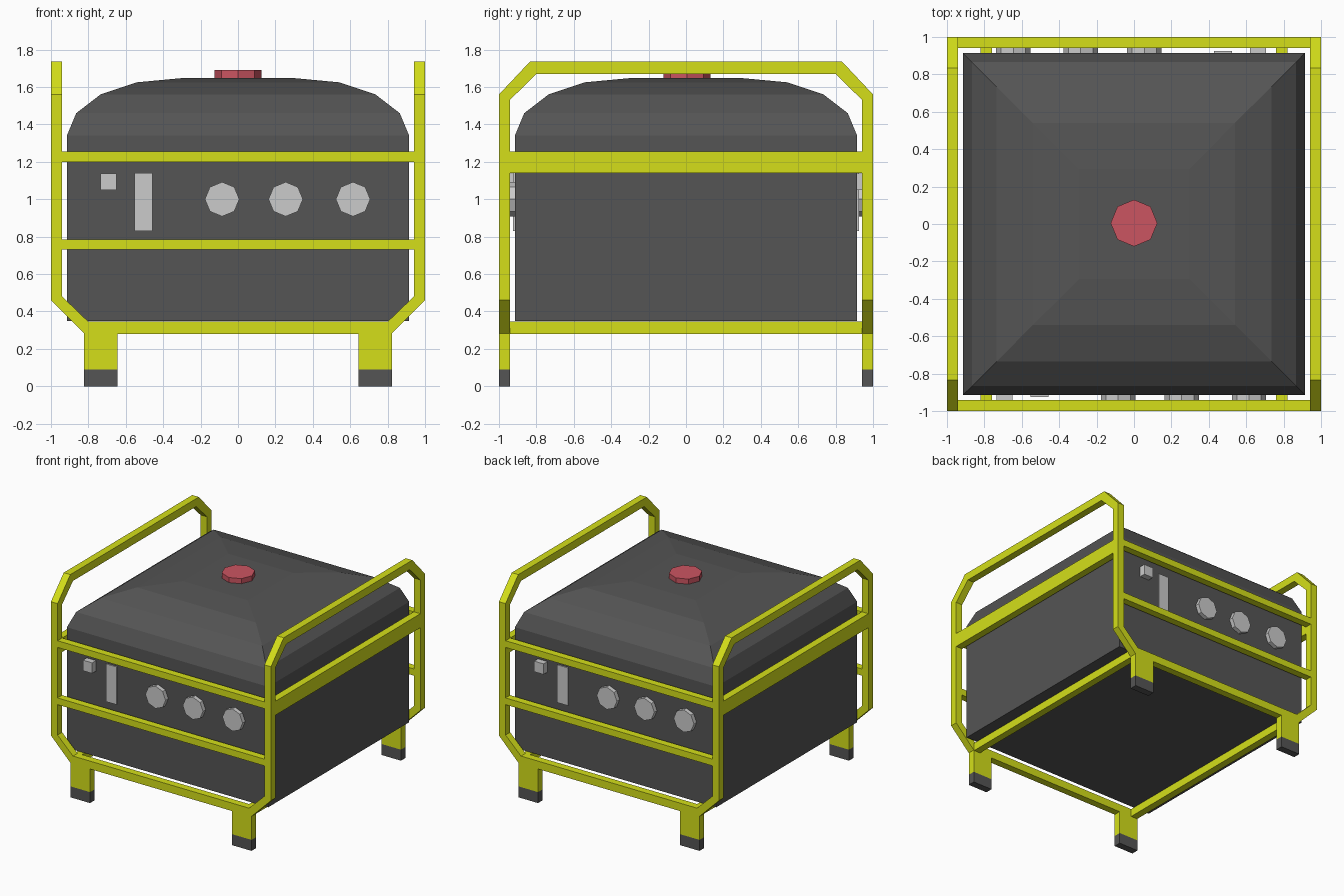
import bpy, bmesh
from math import pi
from mathutils import Matrix

if "Cube" in bpy.data.objects:
    bpy.data.objects.remove(bpy.data.objects["Cube"])


def material(name, rgb):
    m = bpy.data.materials.new(name)
    m.diffuse_color = (*rgb, 1)
    m.use_nodes = True
    m.node_tree.nodes["Principled BSDF"].inputs["Base Color"].default_value = m.diffuse_color
    return m


YELLOW = material("yellow_paint", (0.66, 0.74, 0.01))
DARK = material("dark_grey", (0.09, 0.09, 0.09))
RED = material("red_plastic", (0.6, 0.09, 0.12))


def finish(name, bm, mat=None):
    bmesh.ops.recalc_face_normals(bm, faces=bm.faces)
    me = bpy.data.meshes.new(name)
    bm.to_mesh(me)
    bm.free()
    ob = bpy.data.objects.new(name, me)
    bpy.context.collection.objects.link(ob)
    if mat:
        me.materials.append(mat)
    return ob


def box(name, x, y, z, mat=None):
    bm = bmesh.new()
    size = Matrix.Diagonal((x[1] - x[0], y[1] - y[0], z[1] - z[0], 1))
    mid = Matrix.Translation([(a + b) / 2 for a, b in (x, y, z)])
    bmesh.ops.create_cube(bm, size=1, matrix=mid @ size)
    return finish(name, bm, mat)


def disc(name, radius, depth, matrix, mat=None):
    bm = bmesh.new()
    bmesh.ops.create_cone(bm, cap_ends=True, segments=8, radius1=radius,
                          radius2=radius, depth=depth, matrix=matrix)
    return finish(name, bm, mat)


def tube(name, outer, inner, place, lo, hi):
    """Square tube bent in a plane: outer/inner half paths, mirrored to the other side."""
    outer = outer + [(-u, z) for u, z in reversed(outer)]
    inner = inner + [(-u, z) for u, z in reversed(inner)]
    bm = bmesh.new()
    rings = [[bm.verts.new(place(*p, d)) for p, d in ((o, lo), (o, hi), (i, hi), (i, lo))]
             for o, i in zip(outer, inner)]
    for a, b in zip(rings, rings[1:]):
        for k in range(4):
            bm.faces.new((a[k], a[(k + 1) % 4], b[(k + 1) % 4], b[k]))
    bm.faces.new(rings[0])
    bm.faces.new(rings[-1])
    return finish(name, bm, YELLOW)


def span(s, a, b):
    return tuple(sorted((s * a, s * b)))


# Body and domed tank, built from square rings
box("body", (-0.915, 0.915), (-0.915, 0.915), (0.35, 1.225), DARK)
bm = bmesh.new()
rings = [[bm.verts.new((r * sx, r * sy, z)) for sx, sy in ((1, 1), (-1, 1), (-1, -1), (1, -1))]
         for r, z in ((0.915, 1.225), (0.915, 1.34), (0.865, 1.46),
                      (0.735, 1.56), (0.54, 1.625), (0.295, 1.648))]
for a, b in zip(rings, rings[1:]):
    for k in range(4):
        bm.faces.new((a[k], a[(k + 1) % 4], b[(k + 1) % 4], b[k]))
bm.faces.new(rings[0])
bm.faces.new(rings[-1])
finish("tank", bm, DARK)
disc("fuel_cap", 0.125, 0.05, Matrix.Translation((0, 0.005, 1.665)), RED)

for s, end in ((-1, "front"), (1, "back")):
    # Bent frame with cross rails
    y = span(s, 0.94, 1)
    tube(end + "_frame", [(1, 1.53), (1, 0.46), (0.82, 0.28)],
         [(0.94, 1.53), (0.94, 0.48), (0.80, 0.345)], lambda u, z, d: (u, d, z), *y)
    for label, z in (("upper", (1.2, 1.255)), ("lower", (0.73, 0.785))):
        box(f"{end}_{label}_rail", (-0.94, 0.94), y, z, YELLOW)
    # Legs and rubber feet
    for t, side in ((-1, "left"), (1, "right")):
        x = span(t, 0.645, 0.823)
        box(f"{end}_{side}_leg", x, y, (0.09, 0.32), YELLOW)
        box(f"{end}_{side}_foot", x, y, (0, 0.09), DARK)
    # Control panel fittings, turned half round for the back
    turn = Matrix.Identity(4) if s < 0 else Matrix.Translation((-0.03, 0, 0)) @ Matrix.Rotation(pi, 4, 'Z')
    parts = [box(end + "_switch", (-0.735, -0.65), (-0.965, -0.9), (1.05, 1.137)),
             box(end + "_panel_strip", (-0.553, -0.457), (-0.925, -0.9), (0.83, 1.14))]
    for i, x in enumerate((-0.085, 0.255, 0.615)):
        parts.append(disc(f"{end}_socket_{i + 1}", 0.092, 0.05,
                          Matrix.Translation((x, -0.925, 1.0)) @ Matrix.Rotation(pi / 2, 4, 'X')))
    for p in parts:
        p.data.transform(turn)

for s, side in ((-1, "left"), (1, "right")):
    # Carry handle, side rail and base rail
    x = span(s, 0.94, 1)
    tube(side + "_handle", [(1, 1.53), (1, 1.56), (0.835, 1.735)],
         [(0.94, 1.53), (0.94, 1.532), (0.80, 1.67)], lambda u, z, d: (d, u, z), *x)
    box(side + "_side_rail", x, (-0.94, 0.94), (1.14, 1.255), YELLOW)
    box(side + "_base_rail", span(s, 0.76, 0.82), (-0.94, 0.94), (0.28, 0.345), YELLOW)
